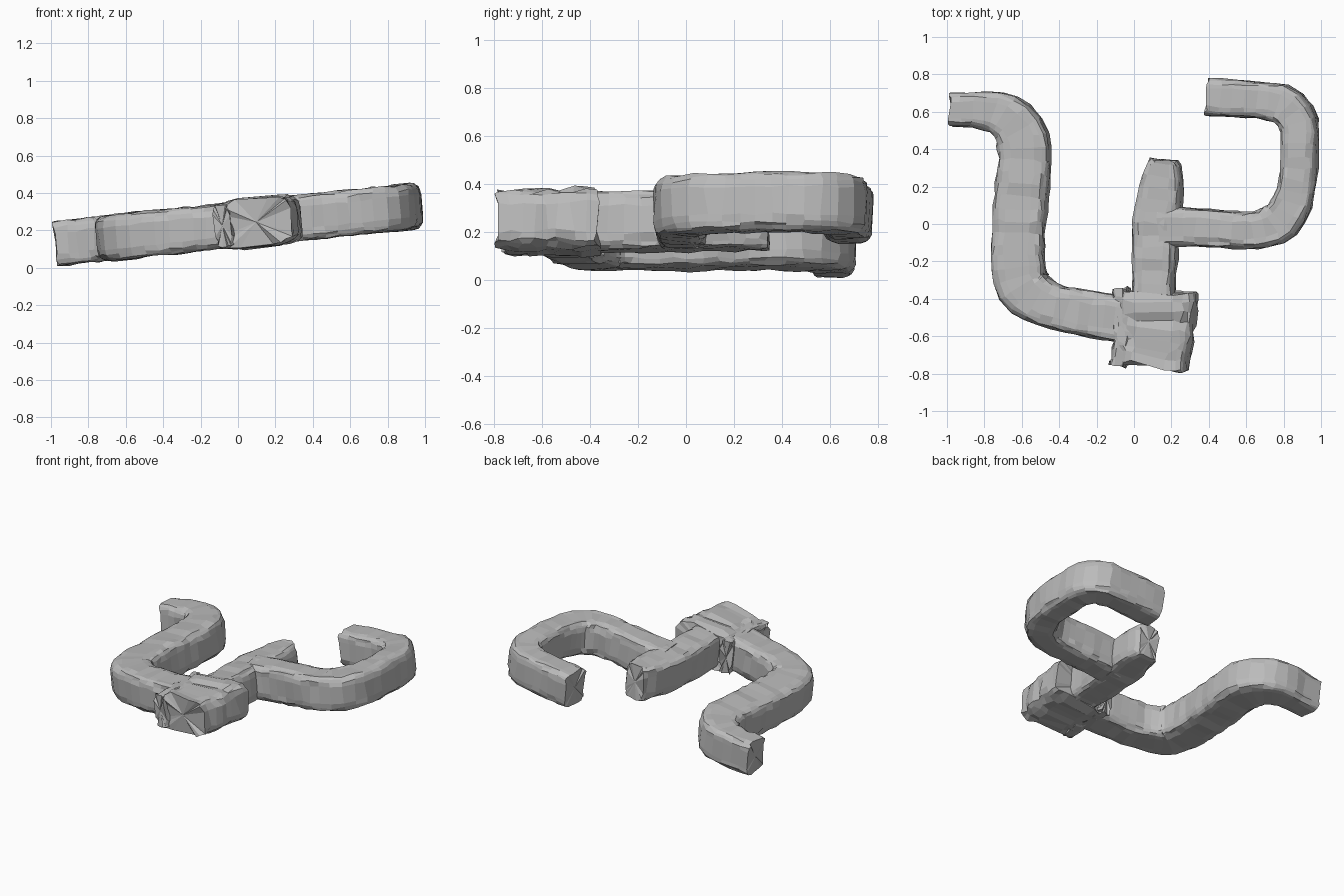
import bpy, bmesh, math, random
from mathutils import Vector, Matrix

random.seed(7)
if "Cube" in bpy.data.objects:
    bpy.data.objects.remove(bpy.data.objects["Cube"])

# Single stone colour
stone = bpy.data.materials.new("grey stone")
stone.use_nodes = True
GREY = (0.5, 0.5, 0.5, 1)
stone.diffuse_color = GREY
stone.node_tree.nodes["Principled BSDF"].inputs["Base Color"].default_value = GREY

# The whole cave slopes up towards +x
TILT = Matrix.Translation((0, 0, 0.232)) @ Matrix.Rotation(math.radians(-6), 4, 'Y')
HALF_HEIGHT = 0.122
SIDES = 20


def spline(points, t):
    """Catmull-Rom position (x, y, width) at parameter t."""
    i = min(int(t), len(points) - 2)
    f = t - i
    p1, p2 = Vector(points[i]), Vector(points[i + 1])
    p0 = Vector(points[i - 1]) if i else 2 * p1 - p2
    p3 = Vector(points[i + 2]) if i + 2 < len(points) else 2 * p2 - p1
    return 0.5 * (2 * p1 + (p2 - p0) * f + (2 * p0 - 5 * p1 + 4 * p2 - p3) * f * f
                  + (3 * p1 - p0 - 3 * p2 + p3) * f ** 3)


def section(k):
    """Boxy cross-section with rounded corners, on the unit square."""
    a = 2 * math.pi * (k + 0.5) / SIDES
    c, s = math.cos(a), math.sin(a)
    return (math.copysign(abs(c) ** 0.4, c), math.copysign(abs(s) ** 0.4, s))


def jitter(amount):
    return random.uniform(-amount, amount)


def tunnel(name, points, step=0.065, rough=0.006, height=HALF_HEIGHT):
    # Sample the path evenly, packing rings closer where it bends
    span = len(points) - 1
    fine = [i * span / 600 for i in range(601)]
    stations, travelled = [0.0], 0.0
    for a, b in zip(fine, fine[1:]):
        pa, pb = spline(points, a), spline(points, b)
        pc = spline(points, min(b + 0.2, span))
        d1, d2 = (pb - pa).xy, (pc - pb).xy
        turn = d1.angle(d2, 0) if d2.length > 1e-6 else 0
        travelled += d1.length * (1 + min(turn * 4, 1.2))
        if travelled >= step:
            stations.append(b)
            travelled = 0
    if span - stations[-1] < 0.15:
        stations.pop()
    stations.append(span)

    bm = bmesh.new()
    rings = []
    for t in stations:
        here = spline(points, t)
        ahead = spline(points, min(t + 0.05, span)) - spline(points, max(t - 0.05, 0))
        behind = spline(points, max(t - 0.3, 0))
        along = Vector((ahead.x, ahead.y, 0)).normalized()
        across = Vector((along.y, -along.x, 0))
        back = Vector((here.x - behind.x, here.y - behind.y, 0))
        curved = back.length > 1e-4 and back.angle(along) > 0.15
        r = rough * (1.7 if curved else 1)
        swell = 1 + jitter(r * 3)
        ring = []
        for k in range(SIDES):
            u, v = section(k)
            p = (Vector((here.x, here.y, 0)) + across * (u * here.z / 2 * swell + jitter(r))
                 + along * jitter(r * 1.6))
            p.z = v * height * swell + jitter(r)
            ring.append(bm.verts.new(p))
        rings.append(ring)
    for ra, rb in zip(rings, rings[1:]):
        for k in range(SIDES):
            n = (k + 1) % SIDES
            bm.faces.new((ra[k], ra[n], rb[n], rb[k]))
    # Rough end walls
    for ring in (rings[0], rings[-1]):
        cap = bm.faces.new(ring)
        bmesh.ops.inset_individual(bm, faces=[cap], thickness=0.035, depth=0)
        bmesh.ops.poke(bm, faces=[cap])
    bmesh.ops.recalc_face_normals(bm, faces=bm.faces)
    bm.transform(TILT)
    mesh = bpy.data.meshes.new(name)
    bm.to_mesh(mesh)
    bm.free()
    mesh.materials.append(stone)
    obj = bpy.data.objects.new(name, mesh)
    bpy.context.collection.objects.link(obj)
    return obj


# Each path point is x, y, width
tunnel("left_passage", [
    (-0.98, 0.61, 0.18), (-0.85, 0.61, 0.19), (-0.72, 0.59, 0.23), (-0.62, 0.51, 0.27),
    (-0.585, 0.38, 0.28), (-0.6, 0.2, 0.28), (-0.615, 0, 0.28), (-0.62, -0.2, 0.28),
    (-0.59, -0.34, 0.28), (-0.48, -0.42, 0.24), (-0.33, -0.465, 0.24),
    (-0.12, -0.5, 0.25), (0.05, -0.53, 0.25)])

tunnel("chamber", [
    (0.12, -0.37, 0.43), (0.12, -0.5, 0.42), (0.11, -0.62, 0.41), (0.09, -0.76, 0.39)],
    step=0.05, rough=0.011, height=0.128)

tunnel("middle_passage", [
    (0.11, -0.45, 0.22), (0.11, -0.25, 0.23), (0.12, 0, 0.24),
    (0.145, 0.18, 0.23), (0.16, 0.29, 0.2), (0.165, 0.34, 0.14)])

tunnel("right_passage", [
    (0.14, -0.015, 0.22), (0.4, -0.02, 0.2), (0.64, -0.035, 0.2), (0.78, 0.01, 0.22),
    (0.85, 0.11, 0.21), (0.885, 0.25, 0.19), (0.89, 0.42, 0.19), (0.885, 0.54, 0.2),
    (0.82, 0.63, 0.21), (0.7, 0.66, 0.2), (0.55, 0.67, 0.2), (0.4, 0.68, 0.2)])

# Ragged lips where the left passage meets the chamber
tunnel("chamber_lip", [
    (-0.07, -0.35, 0.08), (-0.05, -0.5, 0.1), (-0.06, -0.65, 0.1), (-0.08, -0.75, 0.08)],
    step=0.05, rough=0.01, height=0.12)
